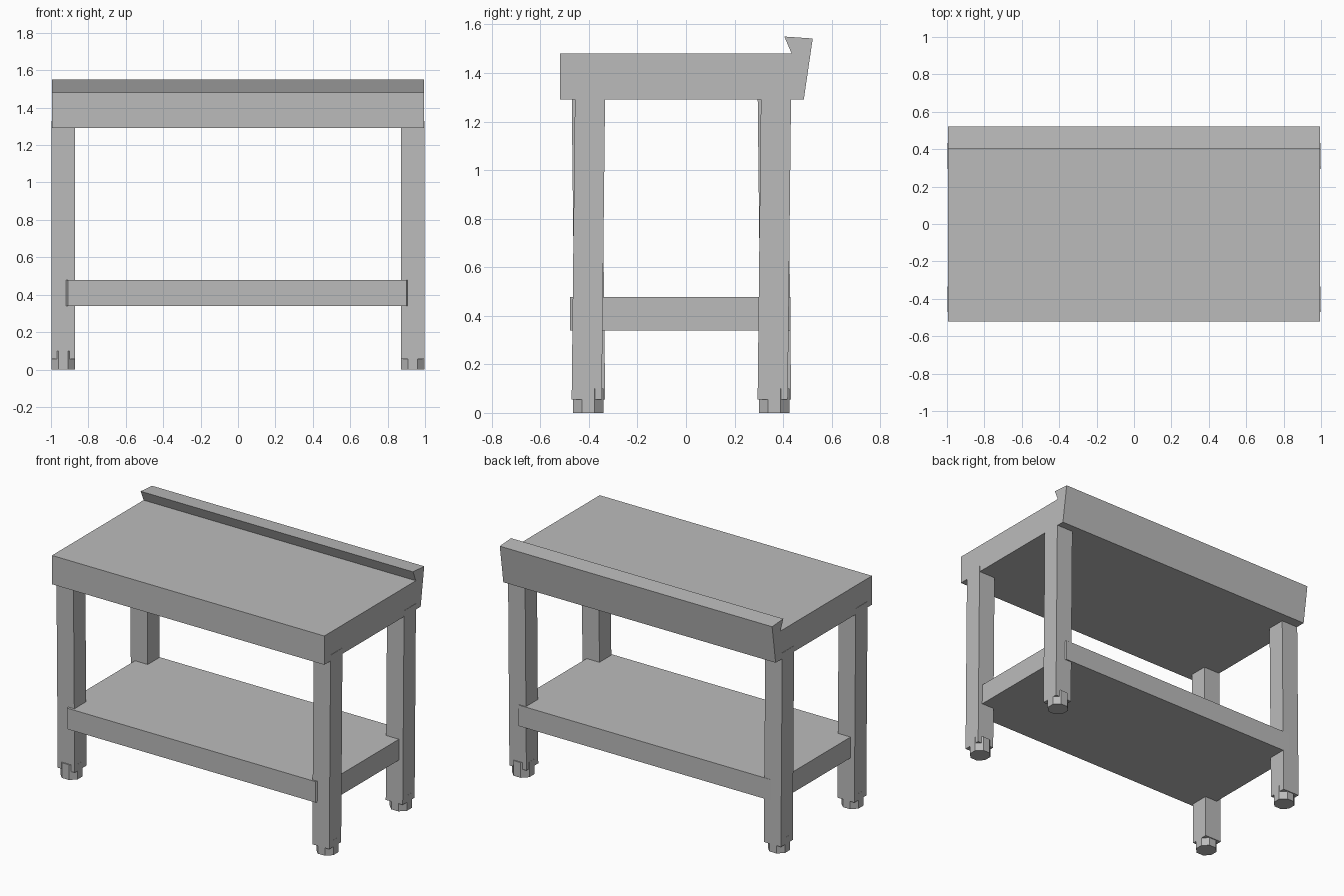
import bpy, bmesh, math
from mathutils import Matrix

cube = bpy.data.objects.get("Cube")
if cube:
    bpy.data.objects.remove(cube, do_unlink=True)

STEEL = (0.5, 0.5, 0.5, 1.0)
steel = bpy.data.materials.new("brushed_steel_grey")
steel.use_nodes = True
steel.diffuse_color = STEEL
steel.node_tree.nodes["Principled BSDF"].inputs["Base Color"].default_value = STEEL


def add_object(name, bm):
    bmesh.ops.recalc_face_normals(bm, faces=bm.faces[:])
    mesh = bpy.data.meshes.new(name)
    bm.to_mesh(mesh)
    bm.free()
    mesh.materials.append(steel)
    obj = bpy.data.objects.new(name, mesh)
    bpy.context.collection.objects.link(obj)
    return obj


def extrude_outline(name, points, offset):
    """Closed solid made by pushing a flat outline along an offset."""
    bm = bmesh.new()
    face = bm.faces.new([bm.verts.new(p) for p in points])
    result = bmesh.ops.extrude_face_region(bm, geom=[face], use_keep_orig=True)
    moved = [v for v in result["geom"] if isinstance(v, bmesh.types.BMVert)]
    bmesh.ops.translate(bm, verts=moved, vec=offset)
    return add_object(name, bm)


# Worktop with slanted rear upstand
worktop_profile = [(-0.52, 1.29), (-0.52, 1.48), (0.435, 1.48),
                   (0.405, 1.55), (0.522, 1.542), (0.485, 1.29)]
extrude_outline("worktop", [(-0.994, y, z) for y, z in worktop_profile],
                (1.988, 0, 0))

# Lower shelf, corners notched into the legs
shelf_outline = [(-0.91, -0.478), (0.90, -0.478), (0.965, -0.37), (0.965, 0.34),
                 (0.92, 0.43), (-0.92, 0.43), (-0.965, 0.34), (-0.965, -0.37)]
extrude_outline("lower_shelf", [(x, y, 0.34) for x, y in shelf_outline],
                (0, 0, 0.138))

# Four slightly leaning legs with octagonal feet
LEG_BOTTOM, LEG_TOP, LEG_WIDTH = 0.055, 1.33, 0.124
for side, x in (("left", 0.934), ("right", -0.934)):
    for end, y in (("front", -0.402), ("back", 0.364)):
        lean = 0.007 if x > 0 else -0.007
        bm = bmesh.new()
        bmesh.ops.create_cube(bm, size=1)
        for v in bm.verts:
            top = v.co.z > 0
            v.co.x = x + v.co.x * LEG_WIDTH
            v.co.y = y + v.co.y * LEG_WIDTH + (lean if top else -lean)
            v.co.z = LEG_TOP if top else LEG_BOTTOM
        add_object(f"{end}_{side}_leg", bm)

        bm = bmesh.new()
        place = Matrix.Translation((x, y, 0.05)) @ Matrix.Rotation(math.pi / 8, 4, "Z")
        bmesh.ops.create_cone(bm, cap_ends=True, segments=8, radius1=0.068,
                              radius2=0.068, depth=0.1, matrix=place)
        add_object(f"{end}_{side}_foot", bm)
